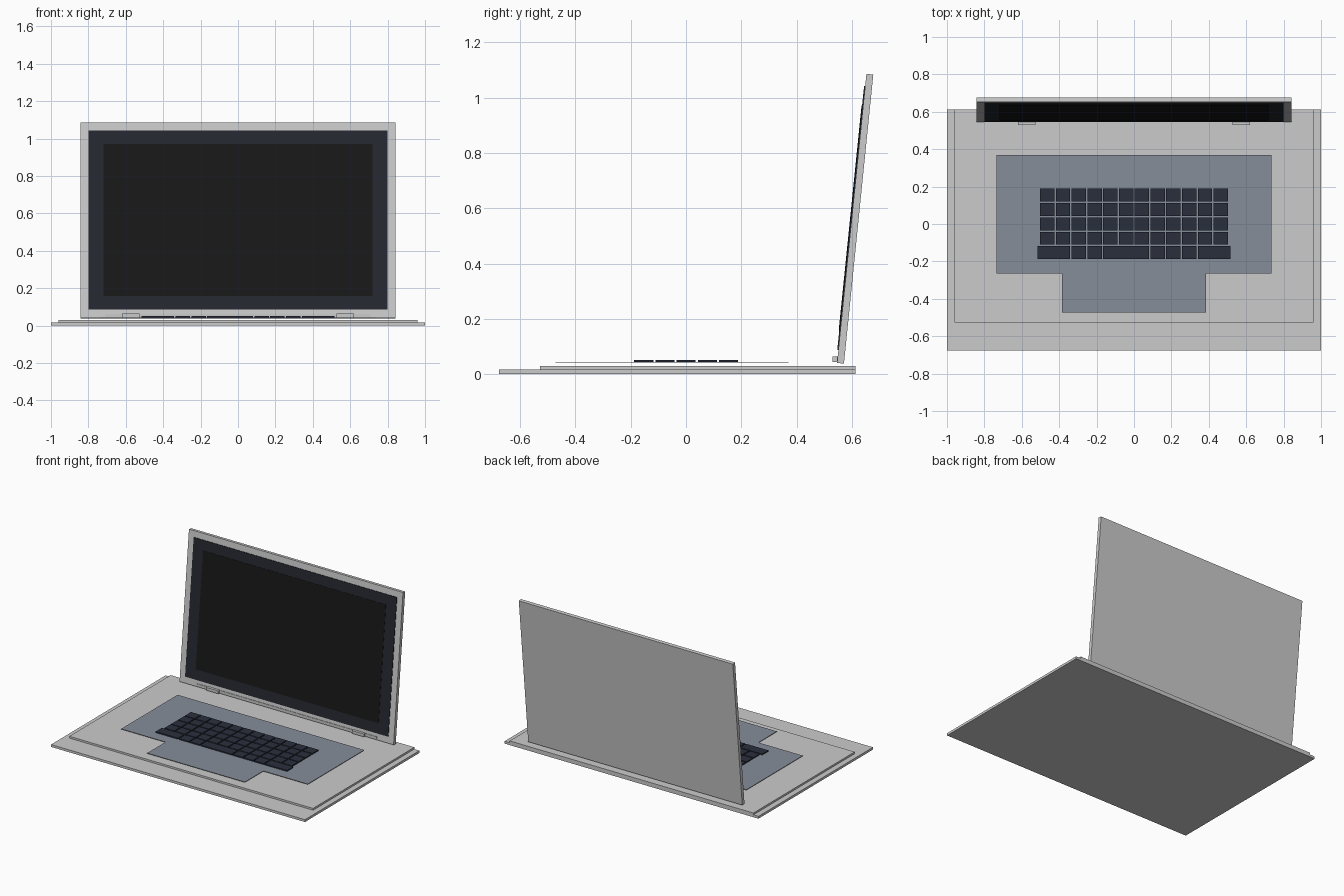
import bpy, bmesh, math
from mathutils import Matrix, Vector

if "Cube" in bpy.data.objects:
    bpy.data.objects.remove(bpy.data.objects["Cube"])


def material(name, rgb):
    m = bpy.data.materials.new(name)
    m.diffuse_color = (*rgb, 1)
    m.use_nodes = True
    m.node_tree.nodes["Principled BSDF"].inputs["Base Color"].default_value = m.diffuse_color
    return m


PANEL = material("slate", (0.24, 0.27, 0.32))
KEY = material("key_navy", (0.022, 0.028, 0.045))
BEZEL = material("bezel_dark", (0.018, 0.021, 0.028))
SCREEN = material("screen_black", (0.009, 0.009, 0.010))


def finish(name, bm, mat=None):
    bmesh.ops.recalc_face_normals(bm, faces=bm.faces)
    me = bpy.data.meshes.new(name)
    bm.to_mesh(me)
    bm.free()
    if mat:
        me.materials.append(mat)
    ob = bpy.data.objects.new(name, me)
    bpy.context.collection.objects.link(ob)
    return ob


def add_box(bm, x, y, z):
    size = [b - a for a, b in (x, y, z)]
    mid = [(a + b) / 2 for a, b in (x, y, z)]
    bmesh.ops.create_cube(bm, size=1, matrix=Matrix.Translation(mid) @ Matrix.Diagonal((*size, 1)))


def box(name, x, y, z, mat=None):
    bm = bmesh.new()
    add_box(bm, x, y, z)
    return finish(name, bm, mat)


# Two-step base
box("base_bottom", (-1, 1), (-0.675, 0.613), (0, 0.017))
box("base_top", (-0.96, 0.96), (-0.527, 0.613), (0.017, 0.03))

# T-shaped plate under keyboard and palm area
half = [(0.385, -0.472), (0.385, -0.265), (0.735, -0.265), (0.735, 0.37)]
outline = half + [(-x, y) for x, y in reversed(half)]
bm = bmesh.new()
face = bm.faces.new([bm.verts.new((x, y, 0.04)) for x, y in outline])
ext = bmesh.ops.extrude_face_region(bm, geom=[face])
bmesh.ops.translate(bm, vec=(0, 0, 0.003),
                    verts=[v for v in ext["geom"] if isinstance(v, bmesh.types.BMVert)])
finish("keyboard_plate", bm, PANEL)

# Keys: four rows of twelve, then a bottom row with wide keys
PX, PY, W, D = 0.0843, 0.0767, 0.077, 0.069
bm = bmesh.new()
for row in range(5):
    y = 0.154 - row * PY
    spans = [(c, c) for c in range(12)]
    if row == 4:
        spans = [(0, 1), (2, 2), (3, 3), (4, 6), (7, 7), (8, 8), (9, 9), (10, 11)]
    for a, b in spans:
        x0 = (a - 5.5) * PX - W / 2
        x1 = (b - 5.5) * PX + W / 2
        if a == 0 and b == 1:
            x0 -= 0.015
        if b == 11 and a == 10:
            x1 += 0.015
        add_box(bm, (x0, x1), (y - D / 2, y + D / 2), (0.044, 0.052))
finish("keys", bm, KEY)

# Lid, modelled upright and tilted back about its lower front edge
lid = [
    box("lid", (-0.843, 0.843), (0, 0.025), (0, 1.05)),
    box("bezel", (-0.8, 0.8), (-0.004, 0.002), (0.046, 1.006), BEZEL),
    box("screen", (-0.72, 0.72), (-0.006, -0.002), (0.118, 0.935), SCREEN),
]
tilt = Matrix.Translation((0, 0.546, 0.041)) @ Matrix.Rotation(math.radians(-5.8), 4, 'X')
for ob in lid:
    ob.data.transform(tilt)

# Hinge bar and two hinge blocks
box("hinge_bar", (-0.71, 0.71), (0.545, 0.571), (0.045, 0.063))
for side, s in (("left", -1), ("right", 1)):
    box("hinge_" + side, sorted((s * 0.527, s * 0.62)), (0.53, 0.552), (0.044, 0.065))
